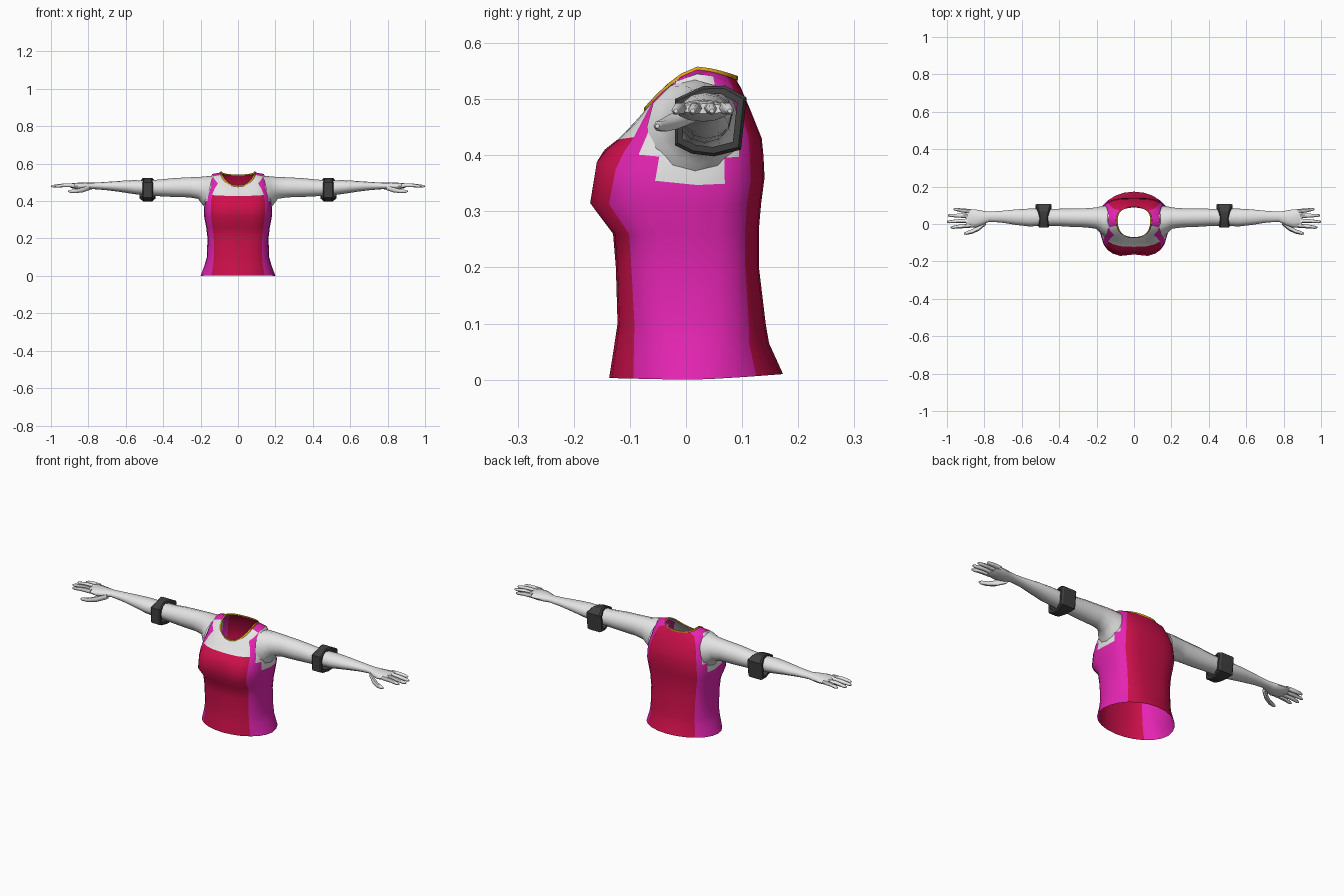
import bpy, bmesh, math
from mathutils import Vector

if "Cube" in bpy.data.objects:
    bpy.data.objects.remove(bpy.data.objects["Cube"])


def material(name, rgb):
    m = bpy.data.materials.new(name)
    m.diffuse_color = (*rgb, 1)
    m.use_nodes = True
    m.node_tree.nodes["Principled BSDF"].inputs["Base Color"].default_value = m.diffuse_color
    return m


RED = material("crimson", (0.62, 0.005, 0.07))
PINK = material("magenta", (0.78, 0.018, 0.45))
SKIN = material("pale_skin", (0.78, 0.78, 0.78))
DARK = material("charcoal", (0.05, 0.05, 0.05))
GOLD = material("gold", (0.75, 0.38, 0.01))


def add_loft(bm, rings, caps=(False, False), rule=None, wrap=False):
    """Skin a list of closed point rings with quads."""
    vs = [[bm.verts.new(p) for p in r] for r in rings]
    n = len(vs[0])
    for i in range(len(vs) if wrap else len(vs) - 1):
        a, b = vs[i], vs[(i + 1) % len(vs)]
        for k in range(n):
            f = bm.faces.new((a[k], a[(k + 1) % n], b[(k + 1) % n], b[k]))
            if rule:
                f.material_index = rule(i, k)
    if caps[0]:
        bm.faces.new(vs[0][::-1])
    if caps[1]:
        bm.faces.new(vs[-1])


def finish(name, bm, mats, mirror=False, angle=40):
    bmesh.ops.recalc_face_normals(bm, faces=bm.faces)
    me = bpy.data.meshes.new(name)
    bm.to_mesh(me)
    bm.free()
    ob = bpy.data.objects.new(name, me)
    bpy.context.collection.objects.link(ob)
    for m in mats:
        me.materials.append(m)
    bpy.ops.object.select_all(action='DESELECT')
    ob.select_set(True)
    bpy.context.view_layer.objects.active = ob
    bpy.ops.object.shade_smooth_by_angle(angle=math.radians(angle))
    if mirror:
        ob.modifiers.new("mirror", 'MIRROR').use_mirror_merge = False
    return ob


# Torso rings: front z, side z, back z, half width, front y, back y, roundness
N = 24
TORSO = [
    (.003, .000, .010, .200, -.137, .173, 1.0),
    (.060, .060, .065, .178, -.128, .148, .85),
    (.100, .100, .100, .167, -.122, .142, .75),
    (.200, .200, .200, .163, -.125, .130, .66),
    (.260, .260, .270, .170, -.130, .130, .66),
    (.315, .310, .315, .180, -.175, .134, .66),
    (.390, .347, .360, .183, -.163, .140, .66),
    (.410, .395, .400, .180, -.145, .138, .66),
    (.428, .440, .430, .174, -.122, .135, .66),
    (.450, .500, .480, .158, -.100, .115, .70),
    (.468, .545, .520, .138, -.083, .098, .75),
    (.480, .553, .537, .092, -.070, .088, .85),
]


def torso_ring(i, grow=0.0, lift=0.0):
    zf, zs, zb, hw, yf, yb, e = TORSO[i]
    yc = .01 if i < 6 else .02
    pts = []
    for k in range(N):
        t = 2 * math.pi * k / N
        c, s = math.cos(t), math.sin(t)
        px = math.copysign(abs(c) ** e, c) if abs(c) > 1e-6 else 0
        py = abs(s) ** e if abs(s) > 1e-6 else 0
        y_end, z_end = (yb, zb) if s > 0 else (yf, zf)
        y = yc + (y_end - yc) * py
        if i in (5, 6) and s < -.99:      # dip between the bust halves
            y += .012
        z = zs + (z_end - zs) * abs(s) ** 1.3
        pts.append(Vector((px * (hw + grow), y + math.copysign(grow * py, s), z + lift)))
    return pts


def torso_colour(row, col):
    t = 2 * math.pi * (col + .5) / N
    a = math.degrees(math.atan2(math.sin(t), abs(math.cos(t))))
    armhole = {6: 15, 7: 30, 8: 30, 9: 15}
    if abs(a) < armhole.get(row, 0):
        return 2
    if (row >= 8 and a < -45) or (row == 10 and a < -15):
        return 2
    return 0 if abs(a) > 45 else 1


bm = bmesh.new()
add_loft(bm, [torso_ring(i) for i in range(len(TORSO))], rule=torso_colour)
finish("torso_top", bm, [RED, PINK, SKIN], angle=45)

# Thin collar trim around the neck opening
bm = bmesh.new()
add_loft(bm, [torso_ring(11, .004, -.002), torso_ring(11, .002, .005),
              torso_ring(11, -.005, .004), torso_ring(11, -.005, -.004)], wrap=True)
finish("neck_trim", bm, [GOLD])


def oval(x, y0, y1, z0, z1, tilt=0.0, n=12):
    """Oval ring across the arm; tilt pulls the top toward the neck."""
    pts = []
    for k in range(n):
        t = 2 * math.pi * k / n
        s = math.sin(t)
        pts.append(Vector((x - tilt * s, (y0 + y1) / 2 + (y1 - y0) / 2 * math.cos(t),
                           (z0 + z1) / 2 + (z1 - z0) / 2 * s)))
    return pts


def add_tube(bm, path, n=6):
    """Tapered digit through (x, y, z, radius) points."""
    add_loft(bm, [oval(x, y - r, y + r, z - r, z + r, n=n) for x, y, z, r in path],
             caps=(True, True))


# Arm: x, y range, z range, tilt
ARM = [
    (.155, -.070, .098, .365, .535, .020),
    (.178, -.050, .094, .385, .533, .015),
    (.205, -.025, .088, .412, .530, .008),
    (.260, -.018, .084, .420, .527, 0),
    (.340, -.015, .083, .422, .523, 0),
    (.420, -.010, .081, .426, .515, 0),
    (.490, -.010, .082, .430, .510, 0),
    (.560, -.013, .082, .438, .512, 0),
    (.630, -.005, .078, .449, .508, 0),
    (.710, .008, .070, .459, .502, 0),
    (.775, .012, .066, .464, .498, 0),
    (.810, -.005, .071, .460, .499, 0),
    (.845, -.018, .077, .460, .499, 0),
    (.885, -.018, .081, .468, .496, 0),
    (.898, -.012, .076, .474, .492, 0),
]
bm = bmesh.new()
add_loft(bm, [oval(*r) for r in ARM], caps=(False, True))
# Fingers: base y, tip y, tip x
for y0, y1, x1 in ((-.008, -.018, .980), (.018, .012, 1.0), (.043, .046, .995), (.068, .078, .965)):
    xm = (.88 + x1) / 2
    add_tube(bm, [(.875, y0, .484, .012), (xm, (y0 + y1) / 2, .484, .0105),
                  (x1 - .012, y1, .480, .008), (x1, y1, .479, .004)])
# Thumb
add_tube(bm, [(.790, .010, .472, .014), (.830, -.022, .460, .015), (.865, -.040, .453, .012),
              (.897, -.049, .452, .009), (.908, -.051, .452, .004)])
finish("arm", bm, [SKIN], mirror=True, angle=60)

# Elbow band, wider over the pad at the back: y, z, half width
BAND = [(-.020, .418, .028), (-.020, .500, .028), (.030, .523, .022), (.070, .524, .030),
        (.108, .503, .043), (.098, .410, .043), (.050, .398, .030), (.010, .403, .024)]
cx, cy, cz = .483, .040, .465


def band_ring(side, scale, narrow):
    return [Vector((cx + side * w * narrow, cy + (y - cy) * scale, cz + (z - cz) * scale))
            for y, z, w in BAND]


bm = bmesh.new()
add_loft(bm, [band_ring(-1, .75, 1), band_ring(-1, .92, 1), band_ring(-1, 1, .8),
              band_ring(1, 1, .8), band_ring(1, .92, 1), band_ring(1, .75, 1)], wrap=True)
finish("elbow_band", bm, [DARK], mirror=True, angle=30)
